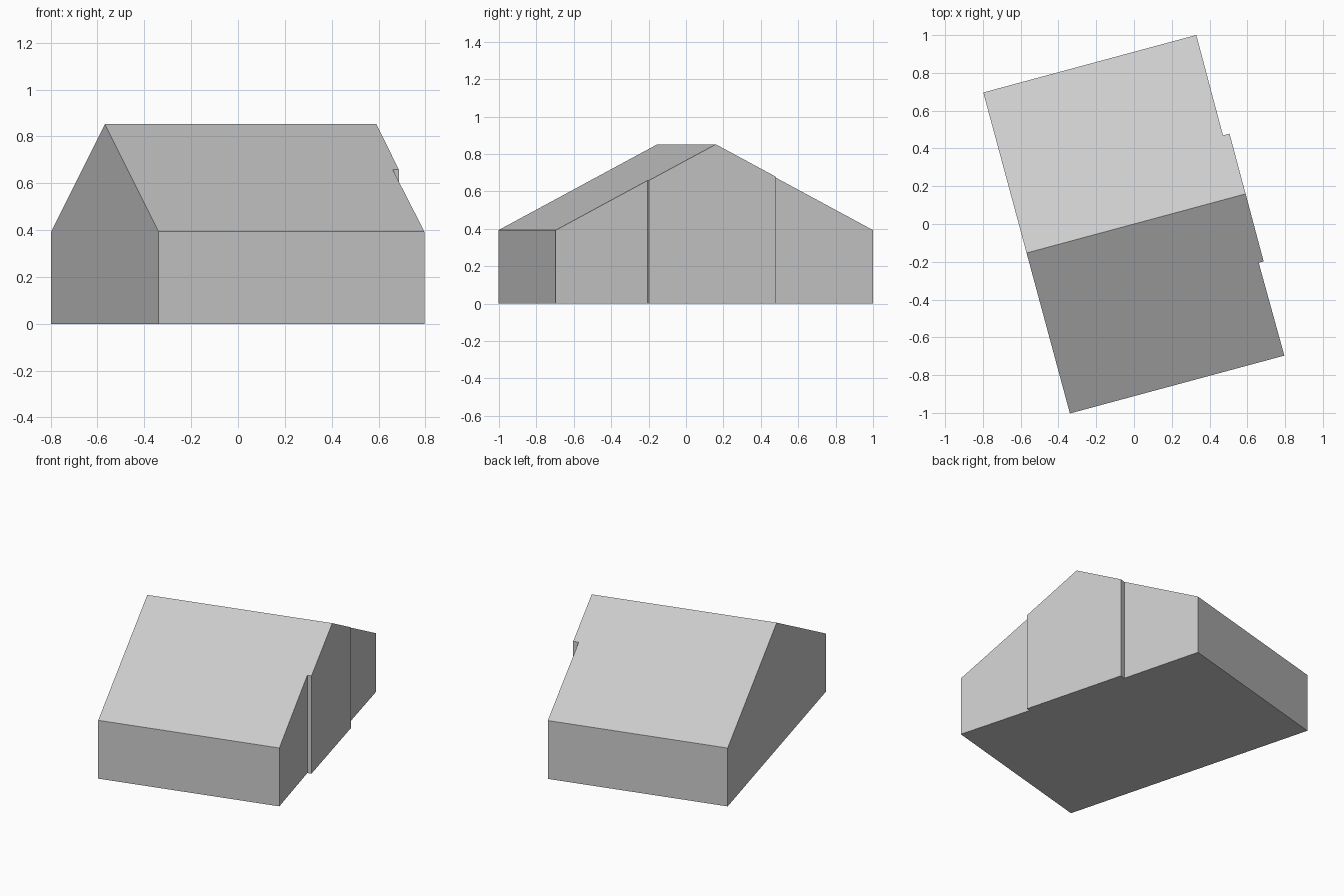
import bpy, bmesh, math
from mathutils import Matrix

cube = bpy.data.objects.get("Cube")
if cube:
    bpy.data.objects.remove(cube, do_unlink=True)

# One plain grey for the whole building
grey = bpy.data.materials.new("plain grey")
grey.use_nodes = True
colour = (0.6, 0.6, 0.6, 1)
grey.diffuse_color = colour
grey.node_tree.nodes["Principled BSDF"].inputs["Base Color"].default_value = colour

HALF_DEPTH, EAVE, RIDGE = 0.88, 0.393, 0.852
TURN = math.radians(15.1)

# Footprint, with the middle of one gable wall standing proud
footprint = [(-0.589, -HALF_DEPTH), (0.587, -HALF_DEPTH), (0.584, -0.37),
             (0.611, -0.37), (0.613, 0.33), (0.577, 0.33),
             (0.579, HALF_DEPTH), (-0.589, HALF_DEPTH)]

bm = bmesh.new()
base = bm.faces.new([bm.verts.new((x, y, 0)) for x, y in footprint])
walls = bmesh.ops.extrude_face_region(bm, geom=[base], use_keep_orig=True)
top = [v for v in walls["geom"] if isinstance(v, bmesh.types.BMVert)]
bmesh.ops.translate(bm, verts=top, vec=(0, 0, 2))

# Slice the walls along both roof slopes and close each cut
slope = (RIDGE - EAVE) / HALF_DEPTH
for side in (-1, 1):
    geom = bm.verts[:] + bm.edges[:] + bm.faces[:]
    bmesh.ops.bisect_plane(bm, geom=geom, dist=1e-5, plane_co=(0, 0, RIDGE),
                           plane_no=(0, side * slope, 1), clear_outer=True)
    rim = [e for e in bm.edges if e.is_boundary]
    bmesh.ops.holes_fill(bm, edges=rim, sides=0)
bmesh.ops.recalc_face_normals(bm, faces=bm.faces)

# Turn the building on its plot
bmesh.ops.transform(bm, matrix=Matrix.Rotation(TURN, 4, "Z"), verts=bm.verts)

mesh = bpy.data.meshes.new("gabled_building")
bm.to_mesh(mesh)
bm.free()
mesh.materials.append(grey)
building = bpy.data.objects.new("gabled_building", mesh)
bpy.context.collection.objects.link(building)
